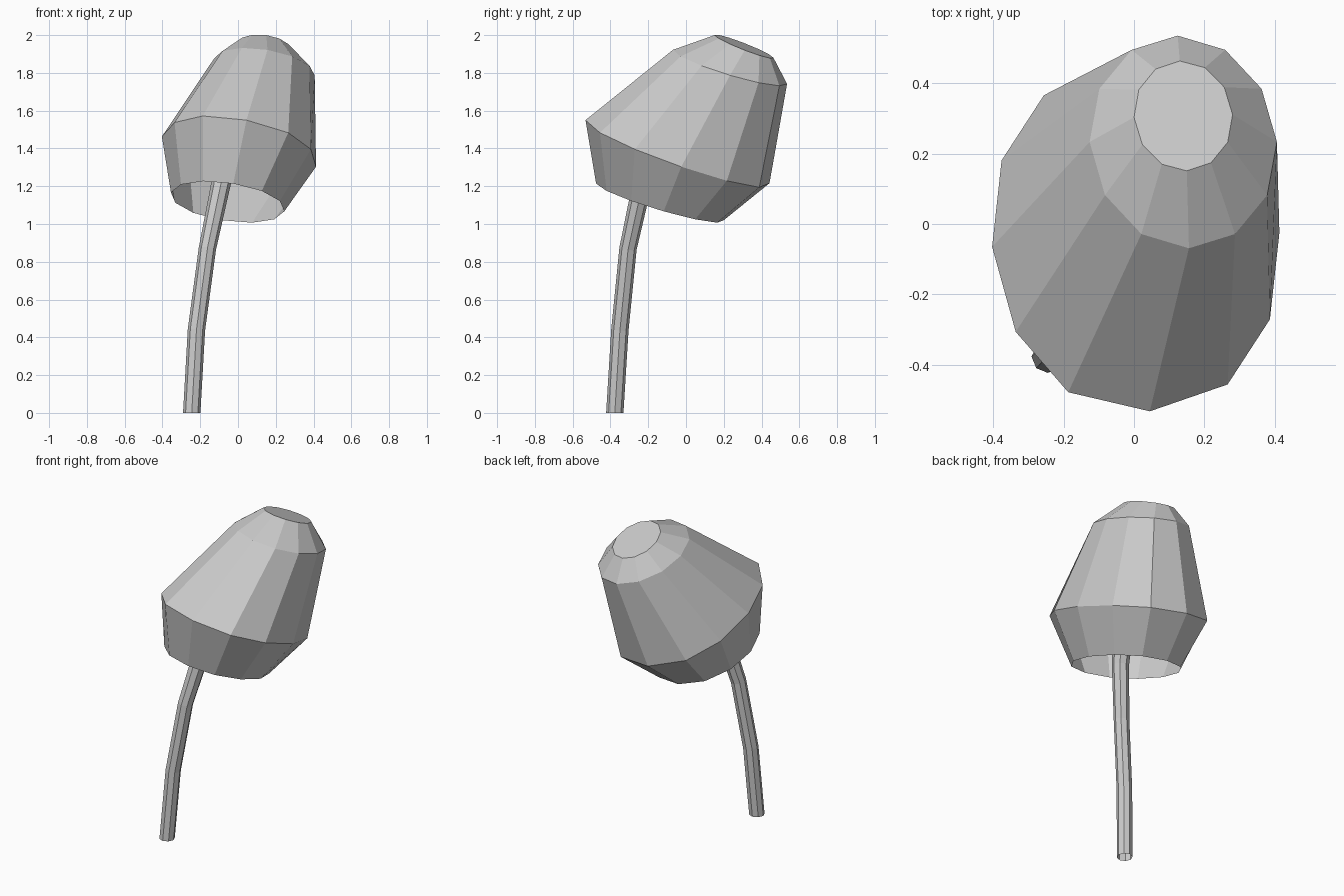
import bpy, bmesh, math
from mathutils import Vector

if "Cube" in bpy.data.objects:
    bpy.data.objects.remove(bpy.data.objects["Cube"])


def spow(v, p):
    return math.copysign(abs(v) ** p, v)


def ring_points(center, a, b, n, power=1.0):
    """Points round a tilted oval: a points to the front, b to the right."""
    c, a, b = Vector(center), Vector(a), Vector(b)
    pts = []
    for i in range(n):
        t = 2 * math.pi * i / n
        pts.append(c + a * math.cos(t) + b * spow(math.sin(t), power))
    return pts


def loft(name, rings, cap_last=False):
    bm = bmesh.new()
    loops = [[bm.verts.new(p) for p in r] for r in rings]
    n = len(loops[0])
    for lo, hi in zip(loops, loops[1:]):
        for i in range(n):
            j = (i + 1) % n
            bm.faces.new((lo[i], lo[j], hi[j], hi[i]))
    if cap_last:
        bm.faces.new(loops[-1])
    bm.normal_update()
    mesh = bpy.data.meshes.new(name)
    bm.to_mesh(mesh)
    bm.free()
    obj = bpy.data.objects.new(name, mesh)
    bpy.context.collection.objects.link(obj)
    return obj


# Leaning cap: open rim, widest ring, shoulder, flat top
cap_rings = [
    ((-0.055, -0.138, 1.117), (0.03, -0.338, 0.097), (0.30, 0.02, -0.05), 0.95),
    ((0.005, -0.045, 1.383), (0.04, -0.487, 0.167), (0.408, 0.02, -0.08), 0.85),
    ((0.14, 0.233, 1.832), (0.016, -0.302, 0.09), (0.266, 0.0, -0.045), 1.0),
    ((0.14, 0.307, 1.94), (0.01, -0.156, 0.06), (0.14, 0.004, -0.02), 1.0),
]
loft("mushroom_cap", [ring_points(c, a, b, 12, p) for c, a, b, p in cap_rings], True)

# Bent stem, running up inside the cap
stem_path = [
    ((-0.245, -0.377, 0.004), 0.046),
    ((-0.22, -0.35, 0.44), 0.046),
    ((-0.162, -0.307, 0.87), 0.046),
    ((-0.095, -0.237, 1.19), 0.051),
    ((-0.06, -0.17, 1.38), 0.06),
]
path = [Vector(p) for p, r in stem_path]
stem_rings = []
for i, (p, r) in enumerate(stem_path):
    lo, hi = path[max(i - 1, 0)], path[min(i + 1, len(path) - 1)]
    axis = (hi - lo).normalized() if i else Vector((0, 0.08, 1)).normalized()
    right = Vector((0, 1, 0)).cross(axis).normalized()
    front = right.cross(axis).normalized()
    stem_rings.append(ring_points(p, front * r, right * r, 8))
for p in stem_rings[0]:
    p.z = 0.0
loft("mushroom_stem", stem_rings)
